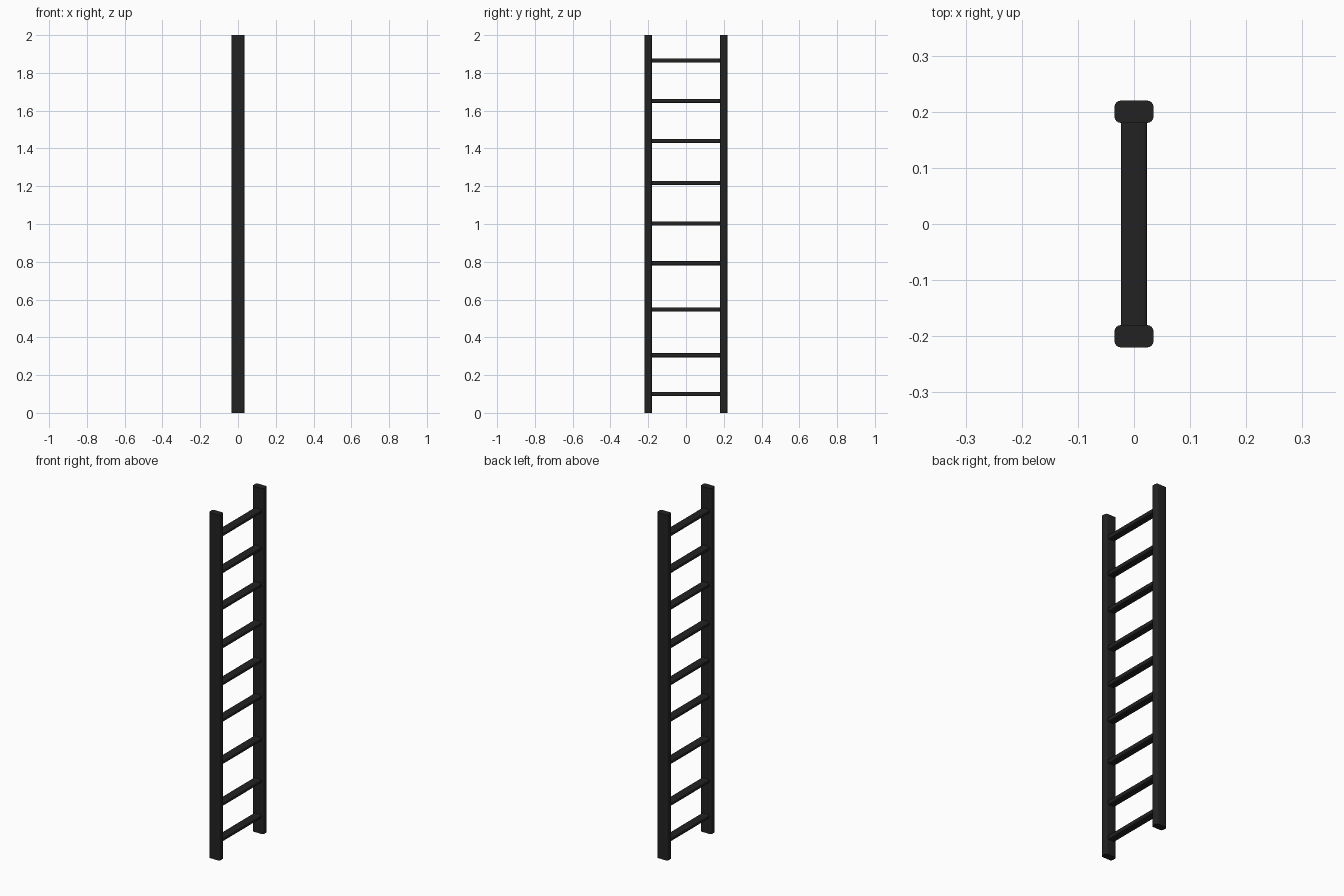
import bpy, bmesh, math

if "Cube" in bpy.data.objects:
    bpy.data.objects.remove(bpy.data.objects["Cube"])

# Single near-black colour
black = bpy.data.materials.new("matte_black")
black.diffuse_color = (0.016, 0.016, 0.016, 1)
black.use_nodes = True
black.node_tree.nodes["Principled BSDF"].inputs["Base Color"].default_value = black.diffuse_color


def rounded_rect(hw, hh, r, seg=4):
    """Outline of a rounded rectangle, counter-clockwise."""
    pts = []
    for i, (sx, sy) in enumerate([(1, 1), (-1, 1), (-1, -1), (1, -1)]):
        for k in range(seg + 1):
            a = math.pi / 2 * (i + k / seg)
            pts.append((sx * (hw - r) + r * math.cos(a),
                        sy * (hh - r) + r * math.sin(a)))
    return pts


def extrude_bar(name, start, vec):
    """Extrude a closed outline of 3D points into a solid bar."""
    bm = bmesh.new()
    face = bm.faces.new([bm.verts.new(p) for p in start])
    ext = bmesh.ops.extrude_face_region(bm, geom=[face], use_keep_orig=True)
    moved = [g for g in ext["geom"] if isinstance(g, bmesh.types.BMVert)]
    bmesh.ops.translate(bm, verts=moved, vec=vec)
    bmesh.ops.recalc_face_normals(bm, faces=bm.faces)
    mesh = bpy.data.meshes.new(name)
    bm.to_mesh(mesh)
    bm.free()
    mesh.materials.append(black)
    ob = bpy.data.objects.new(name, mesh)
    bpy.context.collection.objects.link(ob)
    bpy.ops.object.select_all(action='DESELECT')
    ob.select_set(True)
    bpy.context.view_layer.objects.active = ob
    bpy.ops.object.shade_smooth_by_angle(angle=math.radians(35))
    return ob


# Side rails
rail = rounded_rect(0.035, 0.02, 0.012)
for name, y in (("rail_front", -0.2), ("rail_back", 0.2)):
    extrude_bar(name, [(px, y + py, 0) for px, py in rail], (0, 0, 2))

# Rungs, slightly uneven spacing
rung = rounded_rect(0.023, 0.011, 0.006)
for i, z in enumerate([0.10, 0.305, 0.547, 0.792, 1.003, 1.217, 1.44, 1.652, 1.866]):
    extrude_bar(f"rung_{i + 1}", [(px, -0.185, z + pz) for px, pz in rung], (0, 0.37, 0))
